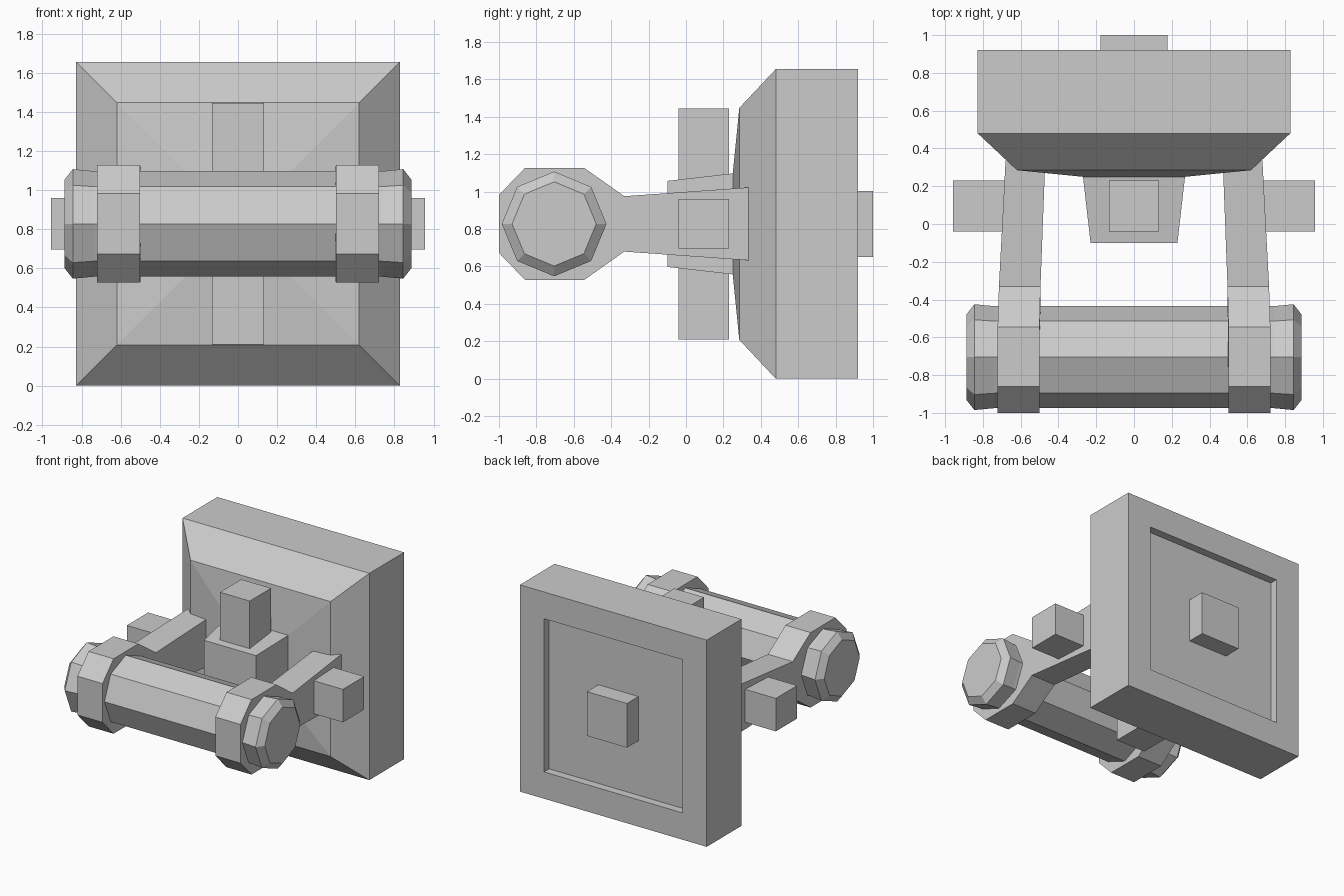
import bpy, bmesh
from math import cos, sin, pi

if "Cube" in bpy.data.objects:
    bpy.data.objects.remove(bpy.data.objects["Cube"])

ZC = 0.8275  # height of the common centre line


def loft(name, rings):
    """Skin a stack of equal-length point rings and cap both ends."""
    bm = bmesh.new()
    loops = [[bm.verts.new(p) for p in ring] for ring in rings]
    n = len(loops[0])
    for a, b in zip(loops, loops[1:]):
        for i in range(n):
            j = (i + 1) % n
            bm.faces.new((a[i], a[j], b[j], b[i]))
    bm.faces.new(loops[0])
    bm.faces.new(loops[-1])
    bmesh.ops.recalc_face_normals(bm, faces=bm.faces)
    mesh = bpy.data.meshes.new(name)
    bm.to_mesh(mesh)
    bm.free()
    ob = bpy.data.objects.new(name, mesh)
    bpy.context.collection.objects.link(ob)
    return ob


def square(h, y):
    return [(-h, y, ZC - h), (h, y, ZC - h), (h, y, ZC + h), (-h, y, ZC + h)]


def box(name, x0, x1, y0, y1, z0, z1):
    return loft(name, [[(x0, y, z0), (x1, y, z0), (x1, y, z1), (x0, y, z1)]
                       for y in (y0, y1)])


# Square base plate: recessed back, bevelled front, tapering centre boss
loft("base_plate", [square(h, y) for h, y in (
    (0.613, 0.855), (0.613, 0.92), (0.8275, 0.92), (0.8275, 0.48),
    (0.62, 0.285), (0.27, 0.25), (0.23, -0.10))])

# Square knob in the back recess
box("back_knob", -0.177, 0.177, 0.80, 1.0, ZC - 0.177, ZC + 0.177)

# Octagonal roller with flared, chamfered ends
half = [(0.888, 0.225), (0.845, 0.28), (0.74, 0.27)]
profile = [(-x, r) for x, r in half] + half[::-1]
loft("roller", [[(x, -0.705 + r * cos(k * pi / 4), ZC + r * sin(k * pi / 4))
                 for k in range(8)] for x, r in profile])

# Arm side outline: (y, half height, inner x, outer x)
outline = [(-1.0, 0.155, 0.50, 0.722), (-0.86, 0.30, 0.50, 0.722),
           (-0.545, 0.30, 0.50, 0.722), (-0.33, 0.148, 0.495, 0.715),
           (0.335, 0.195, 0.47, 0.68)]

for side, s in (("left", -1), ("right", 1)):
    # Arm with octagonal clamp around the roller
    rings = []
    for col in (2, 3):
        top = [(s * p[col], p[0], ZC + p[1]) for p in outline]
        low = [(s * p[col], p[0], ZC - p[1]) for p in outline]
        rings.append(top + low[::-1])
    loft(side + "_arm", rings)
    # Square peg on the outside of the arm
    x0, x1 = sorted((s * 0.60, s * 0.957))
    box(side + "_peg", x0, x1, -0.04, 0.23, ZC - 0.132, ZC + 0.132)

# Square pegs above and below the boss
for name, s in (("upper_peg", 1), ("lower_peg", -1)):
    z0, z1 = sorted((ZC + s * 0.15, ZC + s * 0.618))
    box(name, -0.132, 0.132, -0.04, 0.23, z0, z1)
